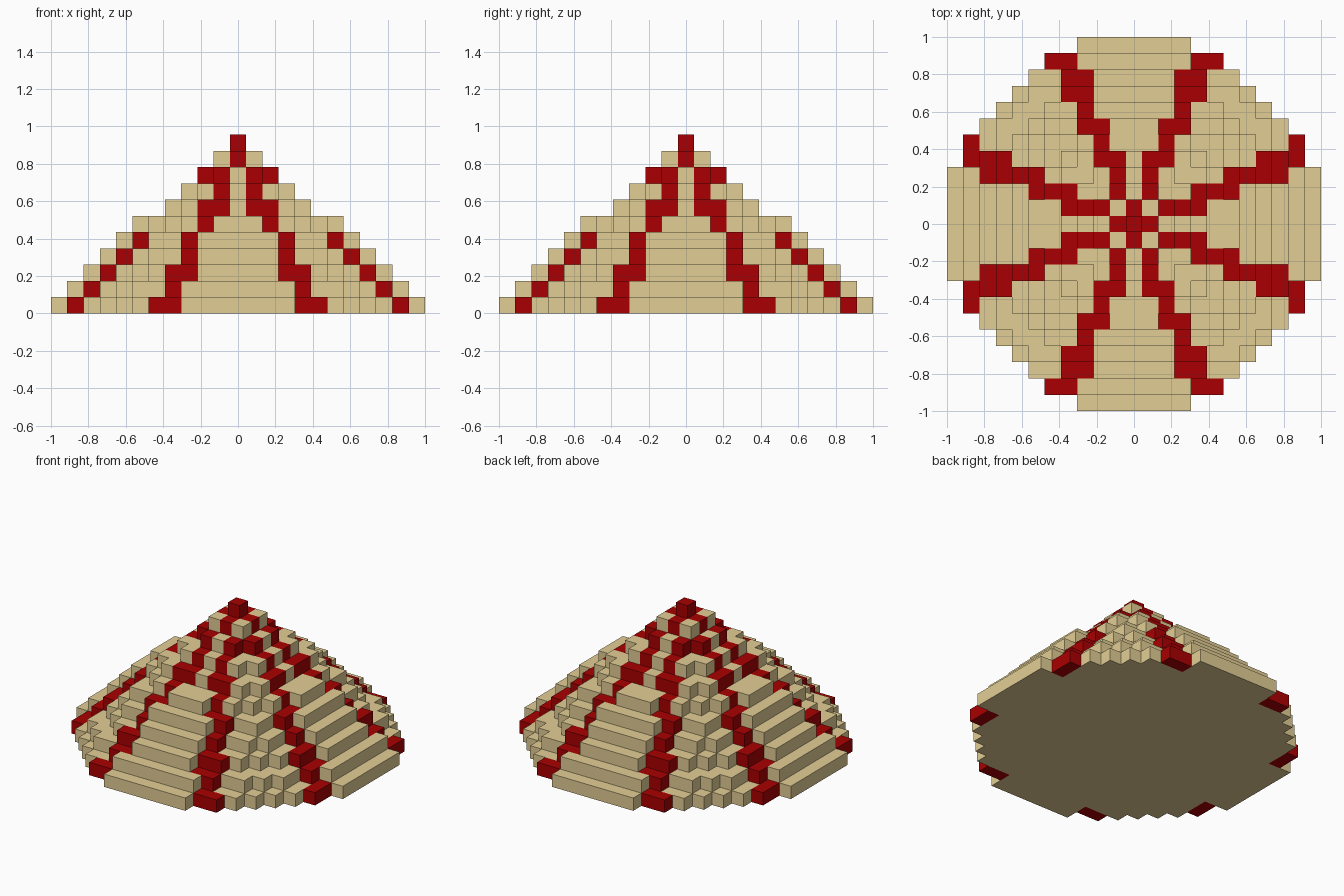
import bpy, bmesh
from mathutils import Vector

if "Cube" in bpy.data.objects:
    bpy.data.objects.remove(bpy.data.objects["Cube"])

U = 2 / 23  # edge length of one block

# One row per layer, from the ground up:
# (squared radius of round core, row of straight front panel, panel half width,
#  red blocks as (sideways, outward) pairs)
LAYERS = [
    (121, 11, 3, [(4, 10), (5, 10)]),
    (100, 10, 3, [(3, 9), (4, 9)]),
    (81, 9, 2, [(3, 8), (4, 8)]),
    (64, 8, 2, [(3, 7)]),
    (50, 7, 2, [(2, 6), (3, 6)]),
    (36, 6, 1, [(2, 5)]),
    (25, 4, 0, [(1, 4), (2, 4)]),
    (13, 3, 0, [(1, 3)]),
    (5, 2, 0, [(1, 2)]),
    (2, 1, 0, [(0, 1), (0, 0)]),
    (0, 0, 0, [(0, 0)]),
]


def material(name, rgb):
    m = bpy.data.materials.new(name)
    m.diffuse_color = (*rgb, 1)
    m.use_nodes = True
    m.node_tree.nodes["Principled BSDF"].inputs["Base Color"].default_value = m.diffuse_color
    return m


tan = material("tan", (0.765, 0.615, 0.295))
red = material("dark red", (0.402, 0.0, 0.0005))

# Classify each block of the stepped cone as red rib or tan body
cells = {}
for k, (r2, row, half, ribs) in enumerate(LAYERS):
    for i in range(-11, 12):
        for j in range(-11, 12):
            a, b = abs(i), abs(j)
            lo, hi = min(a, b), max(a, b)
            is_rib = (lo, hi) in ribs
            in_panel = hi <= row and lo <= half
            in_core = hi <= row and a * a + b * b <= r2
            if is_rib or in_panel or in_core:
                cells[i, j, k] = is_rib


def build(name, is_rib, mat):
    """Make the outer faces of all blocks of one colour."""
    bm = bmesh.new()
    for c, rib in cells.items():
        if rib != is_rib:
            continue
        centre = Vector((c[0], c[1], c[2] + 0.5)) * U
        for axis in range(3):
            for s in (-1, 1):
                n = list(c)
                n[axis] += s
                if tuple(n) in cells:
                    continue
                d, e, f = Vector(), Vector(), Vector()
                d[axis] = s * U / 2
                e[(axis + 1) % 3] = U / 2
                f[(axis + 2) % 3] = s * U / 2
                p = centre + d
                bm.faces.new([bm.verts.new(q) for q in
                              (p - e - f, p + e - f, p + e + f, p - e + f)])
    bmesh.ops.remove_doubles(bm, verts=bm.verts, dist=U * 0.01)
    me = bpy.data.meshes.new(name)
    bm.to_mesh(me)
    bm.free()
    me.materials.append(mat)
    ob = bpy.data.objects.new(name, me)
    bpy.context.collection.objects.link(ob)


build("stepped_cone_body", False, tan)
build("ribs_and_tip", True, red)
